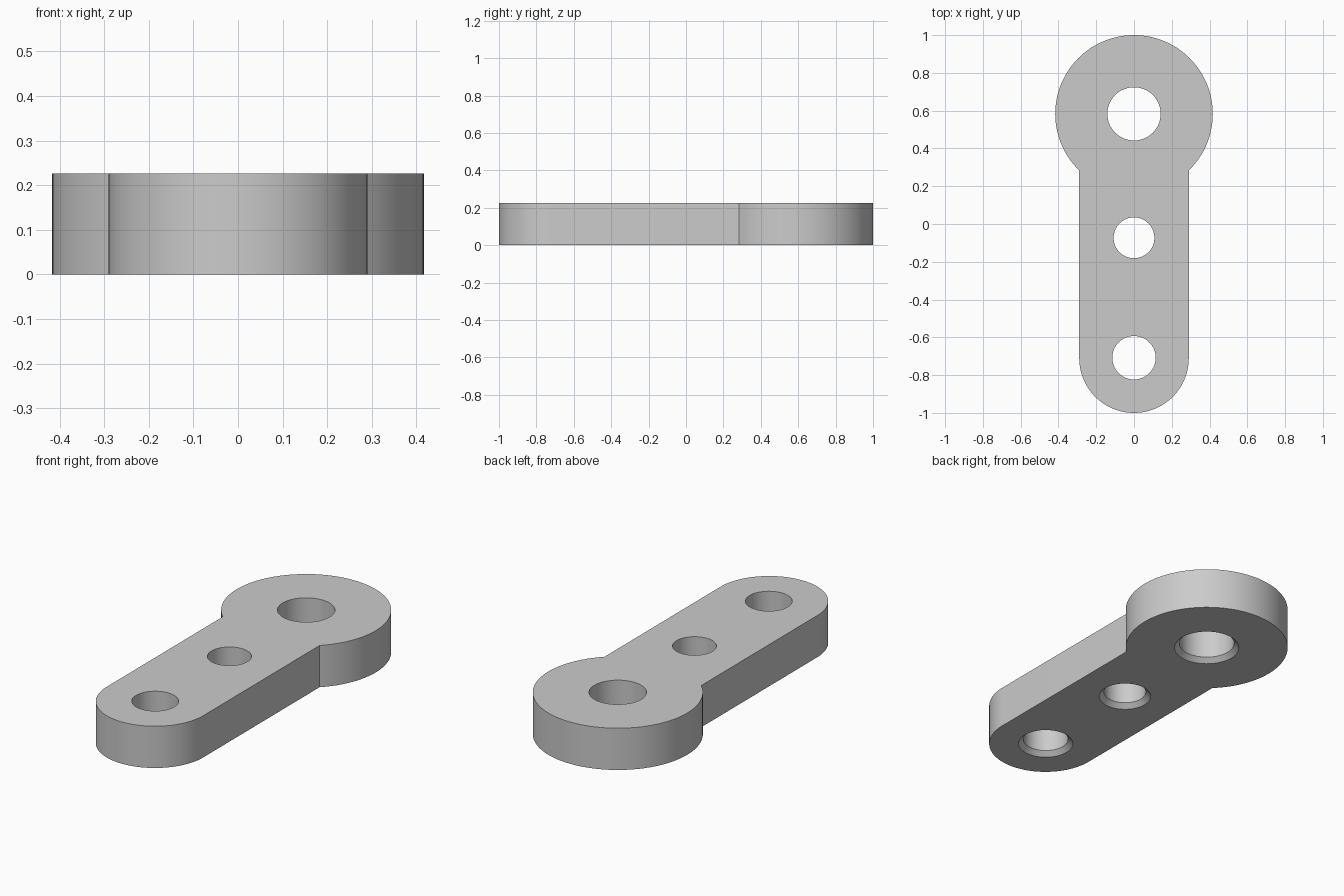
import bpy, bmesh
from math import sin, cos, pi, atan2, sqrt

cube = bpy.data.objects.get("Cube")
if cube:
    bpy.data.objects.remove(cube, do_unlink=True)

HEIGHT = 0.226
HEAD_R, HEAD_Y = 0.417, 0.583
TAIL_R, TAIL_Y = 0.29, -0.71
CHAMFER = 0.025
HOLES = [(0.583, 0.141), (-0.073, 0.108), (-0.708, 0.115)]   # y, radius

metal = bpy.data.materials.new("grey metal")
metal.use_nodes = True
metal.diffuse_color = (0.6, 0.6, 0.6, 1)
metal.node_tree.nodes["Principled BSDF"].inputs["Base Color"].default_value = (0.6, 0.6, 0.6, 1)


def arc(y, r, start, end, steps):
    """Points on an arc centred on the middle line."""
    angles = [start + (end - start) * i / steps for i in range(steps + 1)]
    return [(r * cos(a), y + r * sin(a)) for a in angles]


bm = bmesh.new()


def ring(points, z):
    verts = [bm.verts.new((x, y, z)) for x, y in points]
    return verts, [bm.edges.new((verts[i - 1], verts[i])) for i in range(len(verts))]


def wall(lower, upper):
    for i in range(len(lower)):
        bm.faces.new((lower[i - 1], lower[i], upper[i], upper[i - 1]))


# Outer edge: large round head running into a narrower round-ended arm
neck = atan2(-sqrt(HEAD_R ** 2 - TAIL_R ** 2), TAIL_R)
outline = arc(HEAD_Y, HEAD_R, neck, pi - neck, 96) + arc(TAIL_Y, TAIL_R, pi, 2 * pi, 64)
low, bottom_edges = ring(outline, 0)
high, top_edges = ring(outline, HEIGHT)
wall(low, high)

# Through holes, chamfered on the underside
for y, r in HOLES:
    mouth, mouth_edges = ring(arc(y, r + CHAMFER, 0, 2 * pi, 64)[:-1], 0)
    throat, _ = ring(arc(y, r, 0, 2 * pi, 64)[:-1], CHAMFER)
    rim, rim_edges = ring(arc(y, r, 0, 2 * pi, 64)[:-1], HEIGHT)
    wall(mouth, throat)
    wall(throat, rim)
    bottom_edges += mouth_edges
    top_edges += rim_edges

# Flat top and bottom faces
for edges, direction in ((bottom_edges, -1), (top_edges, 1)):
    bmesh.ops.triangle_fill(bm, edges=edges, use_beauty=True, normal=(0, 0, direction))
bmesh.ops.recalc_face_normals(bm, faces=bm.faces)

mesh = bpy.data.meshes.new("link_arm")
bm.to_mesh(mesh)
bm.free()
mesh.materials.append(metal)
link_arm = bpy.data.objects.new("link_arm", mesh)
bpy.context.collection.objects.link(link_arm)

bpy.ops.object.select_all(action="DESELECT")
link_arm.select_set(True)
bpy.context.view_layer.objects.active = link_arm
bpy.ops.object.shade_smooth_by_angle(angle=pi / 6)
